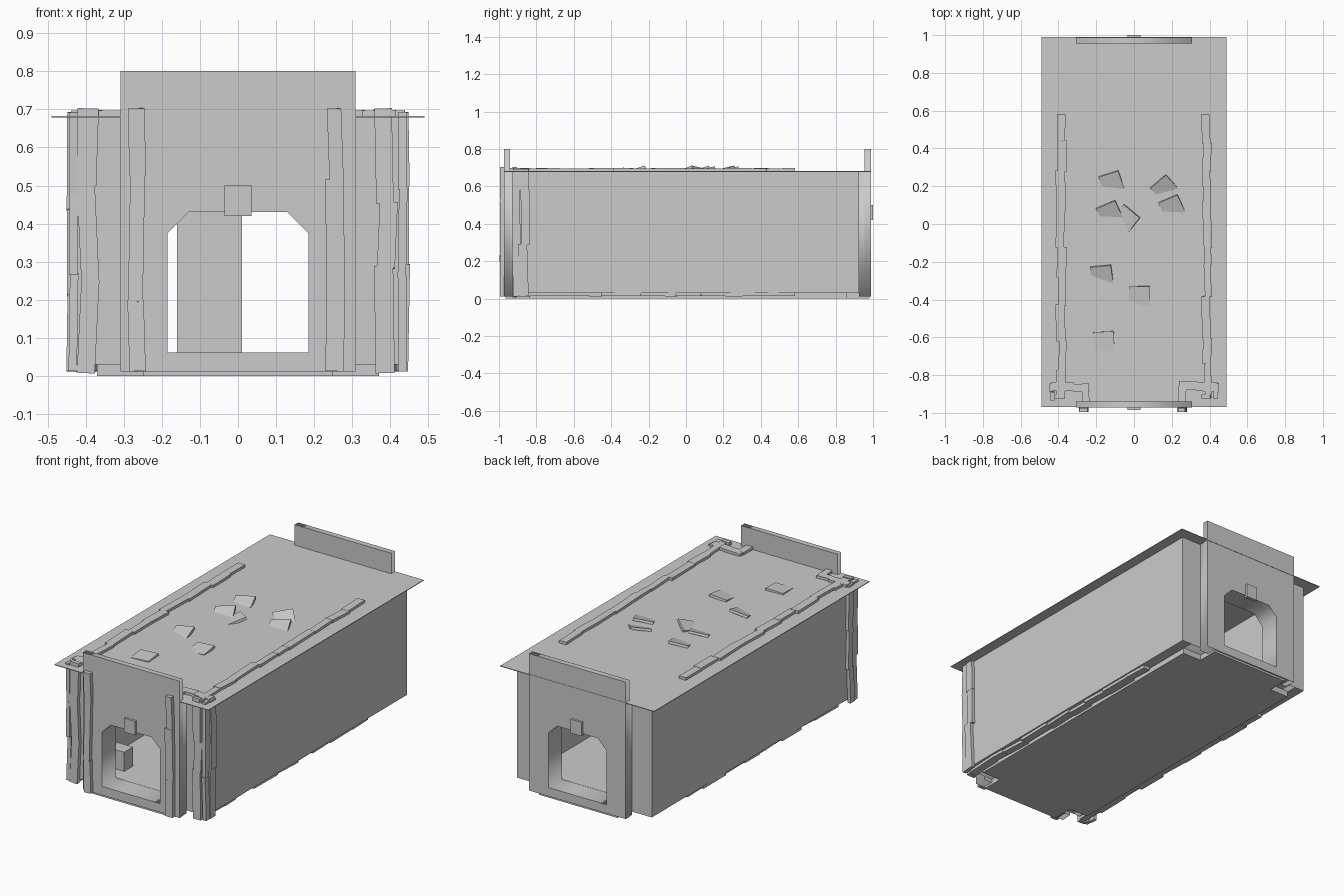
import bpy, math, random
from mathutils import Vector, Euler

random.seed(4)
cube = bpy.data.objects.get("Cube")
if cube:
    bpy.data.objects.remove(cube)

grey = bpy.data.materials.new("stone_grey")
grey.use_nodes = True
grey.diffuse_color = (0.6, 0.6, 0.6, 1)
grey.node_tree.nodes["Principled BSDF"].inputs["Base Color"].default_value = grey.diffuse_color


def box(name, lo, hi):
    """Axis-aligned block between two corners."""
    bpy.ops.mesh.primitive_cube_add(size=1)
    ob = bpy.context.object
    ob.name = name
    lo, hi = Vector(lo), Vector(hi)
    ob.location = (lo + hi) / 2
    ob.scale = hi - lo
    ob.data.materials.append(grey)
    return ob


def plank(name, centre, size, tilt=(0, 0, 0)):
    """Free block with a rotation."""
    c, s = Vector(centre), Vector(size) / 2
    ob = box(name, c - s, c + s)
    ob.rotation_euler = Euler(tilt)
    return ob


DOOR = [(-.185, .062), (.185, .062), (.185, .375), (.13, .43), (-.13, .43), (-.185, .375)]


def door_wall(name, half, bottom, top, y0, y1):
    """Upright slab with the chamfered doorway cut through it."""
    curve = bpy.data.curves.new(name, 'CURVE')
    curve.dimensions = '2D'
    curve.fill_mode = 'BOTH'
    curve.extrude = (y1 - y0) / 2
    for pts in ([(-half, bottom), (half, bottom), (half, top), (-half, top)], DOOR):
        sp = curve.splines.new('POLY')
        sp.points.add(len(pts) - 1)
        for p, (x, z) in zip(sp.points, pts):
            p.co = (x, z, 0, 1)
        sp.use_cyclic_u = True
    ob = bpy.data.objects.new(name, curve)
    bpy.context.collection.objects.link(ob)
    ob.rotation_euler.x = math.pi / 2
    ob.location.y = (y0 + y1) / 2
    bpy.ops.object.select_all(action='DESELECT')
    ob.select_set(True)
    bpy.context.view_layer.objects.active = ob
    bpy.ops.object.convert(target='MESH')
    ob = bpy.context.object
    ob.data.materials.clear()
    ob.data.materials.append(grey)


def plank_run(name, start, end, width, thick, normal, count):
    """Row of uneven, slightly crooked planks from start to end."""
    a, b = Vector(start), Vector(end)
    axis = max(range(3), key=lambda i: abs((b - a)[i]))
    n = 'xyz'.index(normal)
    w = 3 - axis - n
    cuts = [0] + [(i + random.uniform(-.25, .25)) / count for i in range(1, count)] + [1]
    for t0, t1 in zip(cuts, cuts[1:]):
        size, tilt = [0, 0, 0], [0, 0, 0]
        size[axis] = (b - a).length * (t1 - t0) + .005
        size[w] = width * random.uniform(.8, 1.15)
        size[n] = thick
        tilt[n] = random.uniform(-.05, .05)
        tilt[w] = random.uniform(-.02, .02)
        c = a.lerp(b, (t0 + t1) / 2)
        c[w] += random.uniform(-.007, .007)
        plank(name, c, size, tilt)


# Main hall: side walls, floor, ceiling and overhanging roof sheet
for side, s in (("right", -1), ("left", 1)):
    xs = sorted((s * .37, s * .43))
    box(side + "_wall", (xs[0], -.905, .03), (xs[1], .925, .68))
box("floor", (-.37, -.84, 0), (.37, .86, .06))
box("floor_tongue", (-.25, -.965, 0), (.25, .98, .03))
box("ceiling", (-.37, -.84, .64), (.37, .86, .678))
box("roof_sheet", (-.49, -.97, .678), (.49, .99, .682))

# End walls, porches, tall facades and keystones
door_wall("front_wall", .37, .03, .68, -.905, -.845)
door_wall("back_wall", .37, .03, .68, .865, .925)
door_wall("front_porch", .305, .012, .68, -.94, -.905)
door_wall("back_porch", .305, .012, .68, .925, .955)
door_wall("front_facade", .308, .012, .8, -.972, -.94)
door_wall("back_facade", .308, .012, .8, .955, .988)
box("front_keystone", (-.035, -.985, .42), (.035, -.965, .5))
box("back_keystone", (-.035, .98, .42), (.035, 1, .5))

# Interior pillar and low block
box("inner_pillar", (-.16, -.1, .06), (.01, .07, .64))
box("inner_block", (-.3, -.75, .06), (-.2, -.67, .17))

# Crooked planks on the roof edges, base edges and front corners
for side, s in (("right", -1), ("left", 1)):
    plank_run(side + "_roof_plank", (s * .385, -.92, .688), (s * .385, .58, .688), .045, .018, 'z', 9)
    plank_run(side + "_roof_cross_plank", (s * .24, -.86, .688), (s * .435, -.86, .688), .045, .018, 'z', 2)
    plank_run(side + "_roof_short_plank", (s * .255, -.94, .688), (s * .255, -.86, .688), .04, .018, 'z', 1)
    plank_run(side + "_base_plank", (s * .395, -.92, .022), (s * .395, .58, .022), .045, .018, 'z', 9)
    plank_run(side + "_facade_plank", (s * .26, -.983, .015), (s * .26, -.983, .7), .045, .022, 'y', 3)
    plank_run(side + "_corner_plank", (s * .39, -.916, .01), (s * .39, -.916, .7), .05, .022, 'y', 3)
    plank_run(side + "_side_plank", (s * .44, -.865, .015), (s * .44, -.865, .69), .045, .018, 'x', 3)
    plank_run(side + "_edge_plank", (s * .432, -.91, .015), (s * .432, -.91, .69), .045, .022, 'x', 3)

# Broken slabs half sunk into the roof
for x, y, turn, lean in ((-.12, .22, .3, .25), (-.13, .06, .4, .3), (-.04, .03, -.7, .3),
                         (.16, .19, .7, .3), (.2, .09, .4, .25), (-.17, -.27, .1, .3),
                         (.03, -.38, 0, .15), (-.16, -.62, .05, .07)):
    plank("roof_rubble", (x, y, .682), (.11, .1, .014), (lean, -lean / 2, turn))
